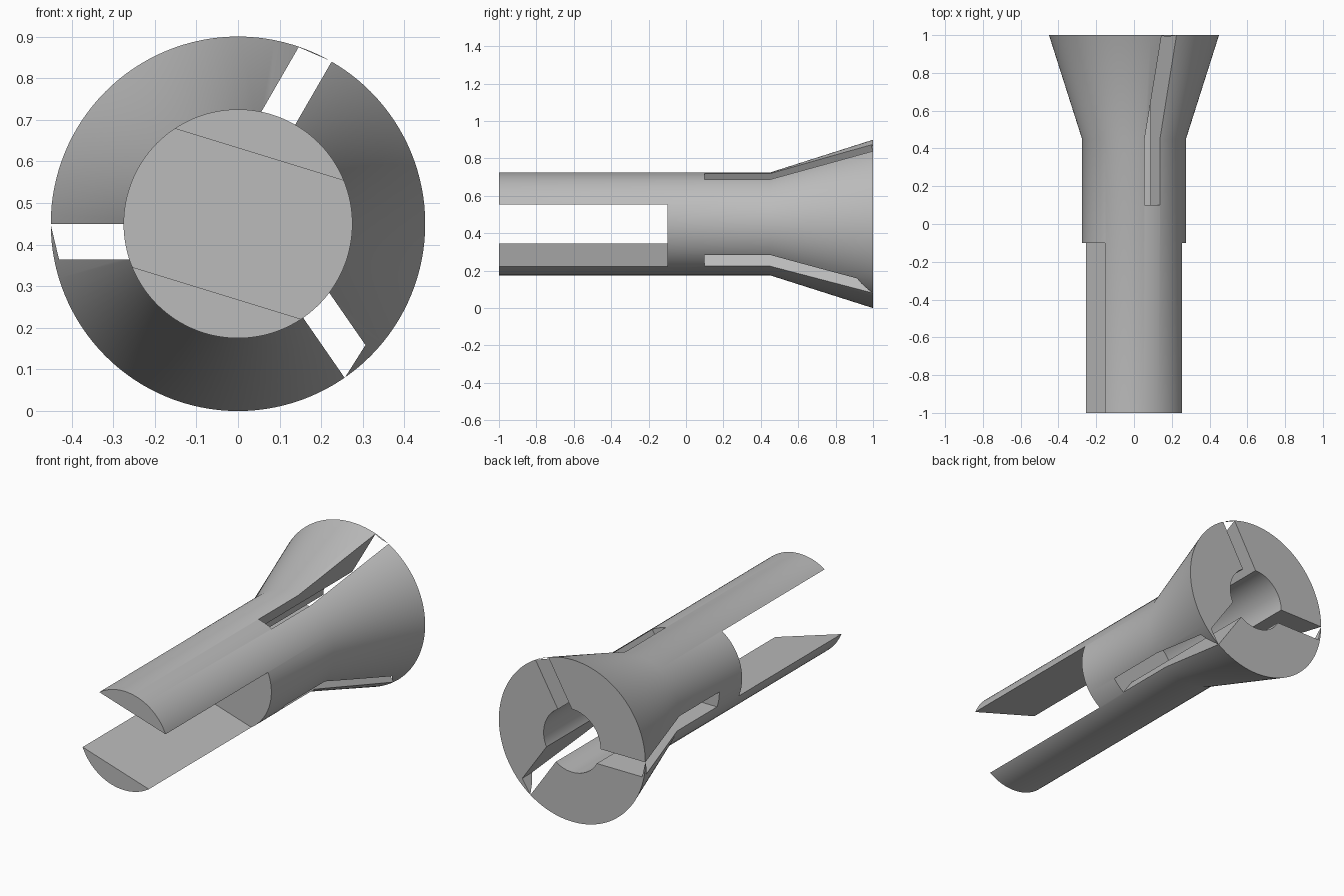
import bpy
import bmesh
from math import cos, sin, radians, tau

if "Cube" in bpy.data.objects:
    bpy.data.objects.remove(bpy.data.objects["Cube"], do_unlink=True)

SIDES = 128
AXIS_Z = 0.45

grey = bpy.data.materials.new("satin grey")
grey.use_nodes = True
grey.diffuse_color = (0.5, 0.5, 0.5, 1)
grey.node_tree.nodes["Principled BSDF"].inputs["Base Color"].default_value = (0.5, 0.5, 0.5, 1)


def loft(name, sections):
    """Solid through a list of matching (x, y, z) rings, closed at both ends."""
    bm = bmesh.new()
    rings = [[bm.verts.new(p) for p in s] for s in sections]
    n = len(rings[0])
    for a, b in zip(rings, rings[1:]):
        for i in range(n):
            j = (i + 1) % n
            bm.faces.new((a[i], a[j], b[j], b[i]))
    bm.faces.new(rings[0])
    bm.faces.new(rings[-1])
    bmesh.ops.recalc_face_normals(bm, faces=bm.faces)
    mesh = bpy.data.meshes.new(name)
    bm.to_mesh(mesh)
    bm.free()
    mesh.materials.append(grey)
    obj = bpy.data.objects.new(name, mesh)
    bpy.context.collection.objects.link(obj)
    return obj


def circle(y, r):
    return [(r * cos(tau * i / SIDES), y, AXIS_Z + r * sin(tau * i / SIDES))
            for i in range(SIDES)]


def prism(name, outline, angle, y0, y1):
    """Outline in (along, across) coordinates turned about the main axis."""
    c, s = cos(radians(angle)), sin(radians(angle))
    return loft(name, [[(d * c - n * s, y, AXIS_Z + d * s + n * c) for d, n in outline]
                       for y in (y0, y1)])


def cut(body, cutter):
    cutter.hide_render = True
    mod = body.modifiers.new("cut", 'BOOLEAN')
    mod.operation = 'DIFFERENCE'
    mod.solver = 'EXACT'
    mod.object = cutter
    bpy.context.view_layer.objects.active = body
    bpy.ops.object.modifier_apply(modifier=mod.name)
    bpy.data.objects.remove(cutter, do_unlink=True)


# Shaft, flared head and blind bore as one turned body
body = loft("flared_collet", [circle(y, r) for y, r in (
    (-1, 0.275), (0.45, 0.275), (1, 0.45), (1, 0.175), (0.1, 0.175))])

# Wide gap that leaves two front prongs
cut(body, prism("prong_gap", [(-0.5, -0.174), (0.5, -0.174), (0.5, 0.174), (-0.5, 0.174)],
                -17.1, -1.1, -0.1))

# Three slots through the head wall, with slanted outer ends
for angle, reach in ((180, 0.43), (60, 0.4405), (-55.3, 0.414)):
    cut(body, prism("head_slot", [(0.1, 0), (0.4505, 0), (reach, 0.086), (0.1, 0.086)],
                    angle, 0.1, 1.1))

bpy.ops.object.select_all(action='DESELECT')
body.select_set(True)
bpy.context.view_layer.objects.active = body
bpy.ops.object.shade_smooth_by_angle(angle=radians(30))
